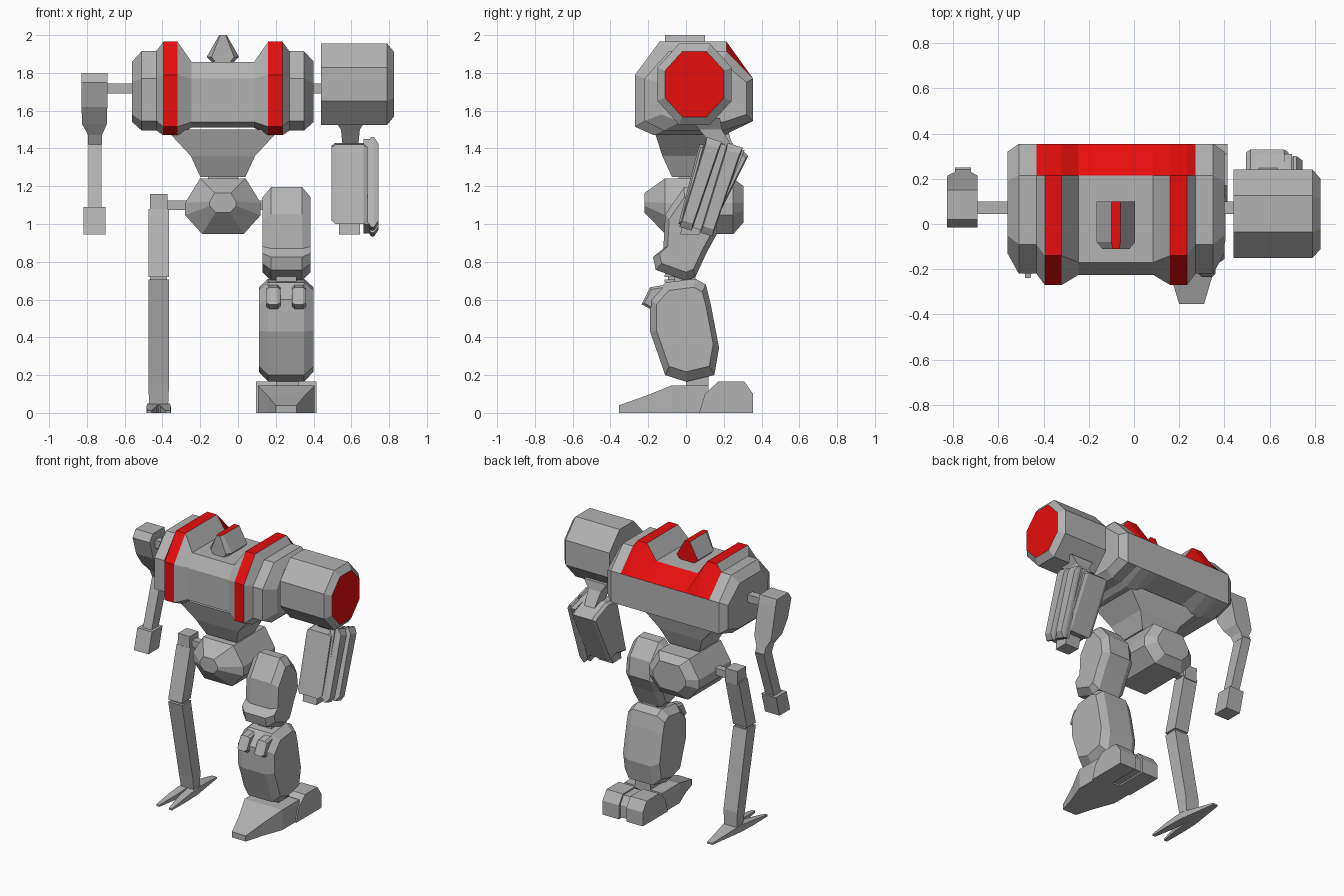
import bpy, bmesh, math

if "Cube" in bpy.data.objects:
    bpy.data.objects.remove(bpy.data.objects["Cube"])

def material(name, rgb):
    m = bpy.data.materials.new(name)
    m.diffuse_color = (*rgb, 1)
    m.use_nodes = True
    m.node_tree.nodes["Principled BSDF"].inputs["Base Color"].default_value = m.diffuse_color
    return m

GREY = material("grey", (0.45, 0.45, 0.45))
RED = material("red", (0.8, 0.004, 0.004))

def loft(name, rings, red=None):
    """Skin closed rings, cap both ends; red(segment, side) picks red faces (-1 / 'end' are caps)."""
    bm = bmesh.new()
    vs = [[bm.verts.new(p) for p in r] for r in rings]
    n = len(rings[0])
    faces = [(bm.faces.new(vs[0]), -1, 0), (bm.faces.new(vs[-1]), 'end', 0)]
    for s in range(len(rings) - 1):
        for i in range(n):
            j = (i + 1) % n
            faces.append((bm.faces.new((vs[s][i], vs[s][j], vs[s+1][j], vs[s+1][i])), s, i))
    for f, s, i in faces:
        f.material_index = int(bool(red and red(s, i)))
    bmesh.ops.recalc_face_normals(bm, faces=bm.faces)
    me = bpy.data.meshes.new(name)
    bm.to_mesh(me)
    bm.free()
    me.materials.append(GREY)
    me.materials.append(RED)
    ob = bpy.data.objects.new(name, me)
    bpy.context.collection.objects.link(ob)
    return ob

def scaled(pts, k):
    cx = sum(p[0] for p in pts) / len(pts)
    cy = sum(p[1] for p in pts) / len(pts)
    return [(cx + (a - cx) * k, cy + (b - cy) * k) for a, b in pts]

def prism(name, yz, x0, x1, chamfer=0.0, k=0.8, red=None):
    """Side profile extruded along x, with chamfered ends."""
    st = [(x0, 1), (x1, 1)] if not chamfer else [(x0, k), (x0 + chamfer, 1), (x1 - chamfer, 1), (x1, k)]
    return loft(name, [[(x, y, z) for y, z in scaled(yz, s)] for x, s in st], red)

def limb(name, secs):
    """Stacked rectangles: (z, cx, cy, half_x, half_y)."""
    return loft(name, [[(cx - a, cy - b, z), (cx + a, cy - b, z), (cx + a, cy + b, z), (cx - a, cy + b, z)]
                       for z, cx, cy, a, b in secs])

def wedge(name, secs):
    """Rectangles along y: (y, cx, half_x, z0, z1)."""
    return loft(name, [[(cx - a, y, z0), (cx + a, y, z0), (cx + a, y, z1), (cx - a, y, z1)]
                       for y, cx, a, z0, z1 in secs])

def box(name, x0, x1, y0, y1, z0, z1):
    return wedge(name, [(y, (x0 + x1) / 2, (x1 - x0) / 2, z0, z1) for y in (y0, y1)])

CX = -0.08  # centre line of torso and pelvis

# Torso: octagonal sections along x, mirrored about the centre line
def section(front, zf, slope, top, back, zb, bot):
    return [(front, zf[0]), (front, zf[1]), (slope, top), (0.215 if back > .34 else 0.19, top),
            (back, zb[1]), (back, zb[0]), (0.2, bot), (front + 0.1, bot)]

END = section(-0.13, (1.58, 1.75), -0.05, 1.86, 0.32, (1.58, 1.75), 1.54)
MID = section(-0.22, (1.545, 1.77), -0.09, 1.915, 0.355, (1.545, 1.77), 1.495)
RIB = section(-0.27, (1.515, 1.79), -0.14, 1.965, 0.355, (1.545, 1.77), 1.47)
CHEST = section(-0.225, (1.54, 1.77), -0.17, 1.857, 0.355, (1.545, 1.77), 1.51)
half = [(0.48, END), (0.43, MID), (0.352, MID), (0.315, RIB), (0.24, RIB), (0.165, CHEST)]
stations = [(-d, s) for d, s in half] + [(d, s) for d, s in reversed(half)]
loft("torso", [[(CX + d, y, z) for y, z in s] for d, s in stations],
     lambda s, i: (s in (3, 7) and i in (0, 1, 2, 7)) or (s not in (-1, 'end', 0, 1, 9, 10) and i == 3))

# Crest on top of the torso
crest = [(-.04, 1.84), (-.085, 1.885), (-.02, 2), (.02, 2), (.085, 1.885), (.04, 1.84)]
loft("crest", [[(CX + x * k, y, z) for x, z in crest] for y, k in ((-.11, .7), (-.08, 1), (.1, 1))],
     lambda s, i: s == 'end' or (s in (0, 1) and i == 2))

# Waist and pelvis
limb("waist", [(1.50, CX, .02, .30, .19), (1.36, CX, .025, .17, .15), (1.25, CX, .03, .12, .105)])
box("waist_pivot", CX - .08, CX + .08, -.04, .1, 1.2, 1.27)
pelvis = [(-.12, .12), (-.2, -.01), (-.2, -.075), (-.11, -.175),
          (.11, -.175), (.2, -.075), (.2, -.01), (.12, .12)]
loft("pelvis", [[(CX + x * k, y, 1.122 + z * k) for x, z in pelvis]
                for y, k in ((-.22, .35), (-.11, 1), (.25, 1), (.305, .65))])
box("hip_axle", -.40, .18, .01, .06, 1.075, 1.125)
box("shoulder_axle", -.72, .48, .045, .1, 1.69, 1.745)

# Heavy shoulder drum with red end disc
drum = [(.045 + .212 * math.cos(a), 1.74 + .233 * math.sin(a))
        for a in (math.pi / 8 + i * math.pi / 4 for i in range(8))]
loft("shoulder_drum", [[(x, y, z) for y, z in scaled(drum, k)]
                       for x, k in ((.44, 1), (.79, 1), (.825, .8))], lambda s, i: s == 'end')

# Heavy arm
limb("heavy_elbow", [(1.56, .595, .10, .09, .08), (1.50, .595, .13, .05, .06), (1.40, .595, .20, .04, .05)])
prism("heavy_forearm", [(.07, 1.42), (.18, 1.43), (.31, 1.38), (.33, 1.36), (.15, 1.0), (.08, 1.02), (-.04, 1.0)],
      .495, .685, .02, .92)
prism("forearm_plate", [(.10, 1.45), (.31, 1.39), (.13, .95), (-.02, 1.0)], .665, .70)
for i, dy in enumerate((0, .11)):
    prism(f"forearm_rail_{i}", [(.11 + dy, 1.46 - dy * .28), (.19 + dy, 1.435 - dy * .28),
                                (.03 + dy, .965 - dy * .28), (-.035 + dy, .985 - dy * .28)],
          .68, .745, .025, .85)
limb("heavy_hand", [(1.12, .59, .06, .06, .06), (.945, .59, .02, .055, .05)])

# Thin arm
limb("thin_upper_arm", [(1.80, -.76, .085, .068, .065), (1.75, -.76, .075, .068, .09), (1.62, -.76, .11, .068, .085),
                        (1.53, -.76, .15, .066, .065), (1.47, -.757, .18, .036, .05), (1.42, -.757, .20, .036, .045)])
limb("thin_forearm", [(1.43, -.757, .205, .035, .045), (1.09, -.757, .09, .035, .04)])
limb("thin_hand", [(1.09, -.76, .085, .058, .06), (.945, -.76, .045, .058, .06)])

# Heavy leg
prism("heavy_thigh", [(-.01, 1.195), (.06, 1.19), (.15, 1.08), (.165, .95), (.11, .85), (.05, .72), (0, .70),
                      (-.16, .757), (-.175, .825), (-.12, .87), (-.11, 1.05)], .13, .385, .045, .8)
box("heavy_knee", .20, .31, -.06, .05, .66, .74)
prism("heavy_shin", [(-.11, .69), (.05, .71), (.105, .68), (.13, .58), (.175, .345), (.15, .2), (0, .165),
                     (-.11, .2), (-.19, .43), (-.19, .6)], .11, .40, .05, .82)
for i, x in enumerate((.15, .285)):
    prism(f"knee_pad_{i}", [(-.19, .665), (-.235, .575), (-.19, .55), (-.1, .56), (-.1, .68)], x, x + .075, .015)
box("heavy_ankle", .20, .32, 0, .12, .13, .2)

# Heavy foot: wedge toe and split heel
wedge("heavy_toe", [(-.355, .255, .055, 0, .04), (-.22, .255, .095, 0, .088),
                    (-.075, .255, .15, 0, .145), (.12, .255, .15, 0, .145)])
heel = [(.07, 0), (.10, .10), (.17, .165), (.31, .165), (.355, .10), (.355, 0)]
for i, (a, b) in enumerate(((.095, .225), (.285, .415))):
    prism(f"heel_block_{i}", heel, a, b)
prism("heel_bridge", scaled(heel, .88), .22, .29)

# Thin leg
limb("thin_hip", [(1.16, -.42, .035, .047, .05), (1.06, -.42, .03, .047, .05)])
limb("thin_thigh", [(1.08, -.42, .03, .055, .05), (.72, -.42, -.065, .055, .05)])
limb("thin_knee", [(.74, -.42, -.06, .045, .035), (.68, -.42, -.06, .045, .035)])
limb("thin_shin", [(.705, -.42, -.065, .055, .05), (.15, -.42, .05, .055, .045), (.04, -.42, .06, .05, .035)])

# Thin foot: two splayed toes and a heel spike
for i, s in enumerate((-1, 1)):
    wedge(f"thin_toe_{i}", [(-.24, -.42 + s * .05, .012, 0, .012), (-.08, -.42 + s * .037, .027, 0, .035),
                            (.06, -.42 + s * .03, .03, 0, .05)])
wedge("thin_heel", [(.05, -.42, .06, 0, .05), (.33, -.42, .02, 0, .012)])
